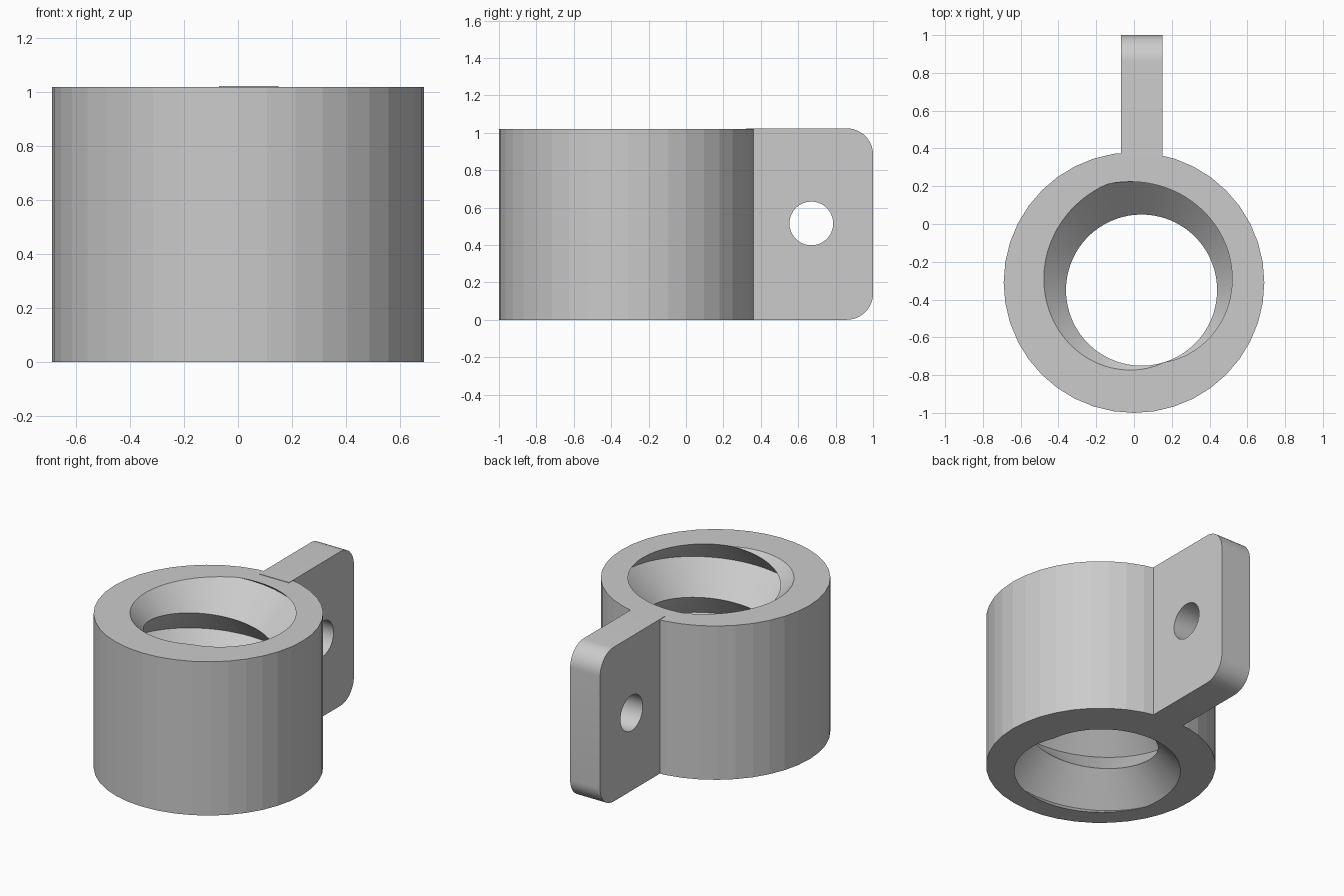
import bpy, bmesh, math
from mathutils import Vector

if "Cube" in bpy.data.objects:
    bpy.data.objects.remove(bpy.data.objects["Cube"])

HEIGHT = 1.02
PITCH = 0.37
AXIS = Vector((0.04, -0.35, 0))     # threaded bore axis, slightly off centre
CREST, ROOT = 0.40, 0.59            # smallest and largest thread radius
PHASE = 108                         # angle where the groove meets the top rim
STEPS = 90                          # steps per turn

grey = bpy.data.materials.new("light_grey")
grey.use_nodes = True
grey.diffuse_color = (0.6, 0.6, 0.6, 1)
grey.node_tree.nodes["Principled BSDF"].inputs["Base Color"].default_value = grey.diffuse_color


def make_object(name, bm):
    bmesh.ops.recalc_face_normals(bm, faces=bm.faces)
    mesh = bpy.data.meshes.new(name)
    bm.to_mesh(mesh)
    bm.free()
    mesh.materials.append(grey)
    obj = bpy.data.objects.new(name, mesh)
    bpy.context.collection.objects.link(obj)
    return obj


def prism(name, outline, direction):
    """Extrude a closed outline along a direction."""
    bm = bmesh.new()
    face = bm.faces.new([bm.verts.new(p) for p in outline])
    moved = bmesh.ops.extrude_face_region(bm, geom=[face], use_keep_orig=True)["geom"]
    bmesh.ops.translate(bm, vec=direction,
                        verts=[v for v in moved if isinstance(v, bmesh.types.BMVert)])
    return make_object(name, bm)


def arc(cu, cv, radius, start, end, count):
    return [(cu + radius * math.cos(math.radians(start + (end - start) * i / count)),
             cv + radius * math.sin(math.radians(start + (end - start) * i / count)))
            for i in range(count + 1)]


def boolean(target, other, operation):
    mod = target.modifiers.new(operation.lower(), "BOOLEAN")
    mod.operation = operation
    mod.solver = "EXACT"
    mod.object = other
    bpy.context.view_layer.objects.active = target
    bpy.ops.object.modifier_apply(modifier=mod.name)
    bpy.data.objects.remove(other)


def thread_cutter():
    """Solid V-thread: helical strip trimmed and capped beyond both rims."""
    bm = bmesh.new()
    crest, root = [], []
    for k in range(-5 * STEPS, 3 * STEPS + 1):
        angle = math.radians(PHASE) + math.tau * k / STEPS
        z = HEIGHT + PITCH * k / STEPS
        ray = Vector((math.cos(angle), math.sin(angle), 0))
        crest.append(bm.verts.new(AXIS + ray * CREST + Vector((0, 0, z - PITCH / 2))))
        root.append(bm.verts.new(AXIS + ray * ROOT + Vector((0, 0, z))))
    for k in range(len(crest) - 1):
        bm.faces.new((crest[k], crest[k + 1], root[k + 1], root[k]))
        if k + 1 + STEPS < len(crest):
            bm.faces.new((root[k], root[k + 1], crest[k + 1 + STEPS], crest[k + STEPS]))
    for z, side in ((-0.043, -1), (HEIGHT + 0.043, 1)):
        cut = bmesh.ops.bisect_plane(
            bm, geom=bm.verts[:] + bm.edges[:] + bm.faces[:],
            plane_co=(0, 0, z), plane_no=(0, 0, side), clear_outer=True)["geom_cut"]
        bmesh.ops.edgenet_fill(bm, edges=[e for e in cut if isinstance(e, bmesh.types.BMEdge)])
    return make_object("thread_cutter", bm)


# Collar: faceted cylinder
collar = prism("threaded_collar",
               [(x, y, 0) for x, y in arc(0, -0.31, 0.69, 0, 360, 40)[:-1]],
               (0, 0, HEIGHT))

# Side tab: rounded outer corners and a round cross hole
TAB_TOP, CORNER = HEIGHT + 0.003, 0.14
profile = [(0.32, 0)] + arc(1 - CORNER, CORNER, CORNER, -90, 0, 12)
profile += arc(1 - CORNER, TAB_TOP - CORNER, CORNER, 0, 90, 12) + [(0.32, TAB_TOP)]
tab = prism("mounting_tab", [(-0.07, y, z) for y, z in profile], (0.22, 0, 0))
hole = prism("hole_cutter",
             [(-0.3, y, z) for y, z in arc(0.67, 0.515, 0.117, 0, 360, 40)[:-1]],
             (0.7, 0, 0))

boolean(tab, hole, "DIFFERENCE")
boolean(collar, tab, "UNION")
boolean(collar, thread_cutter(), "DIFFERENCE")

# Smooth thread, hole and corners; collar facets stay flat
for poly in collar.data.polygons:
    c = poly.center
    in_bore = math.hypot(c.x - AXIS.x, c.y - AXIS.y) < ROOT + 0.01
    on_tab = c.y > 0.4 and abs(poly.normal.x) < 0.5
    poly.use_smooth = (in_bore and abs(poly.normal.z) < 0.95) or on_tab
for edge in collar.data.edges:
    edge.use_edge_sharp = False
bm = bmesh.new()
bm.from_mesh(collar.data)
for edge in bm.edges:
    if len(edge.link_faces) == 2 and edge.calc_face_angle(0) > math.radians(25):
        edge.smooth = False
bm.to_mesh(collar.data)
bm.free()
